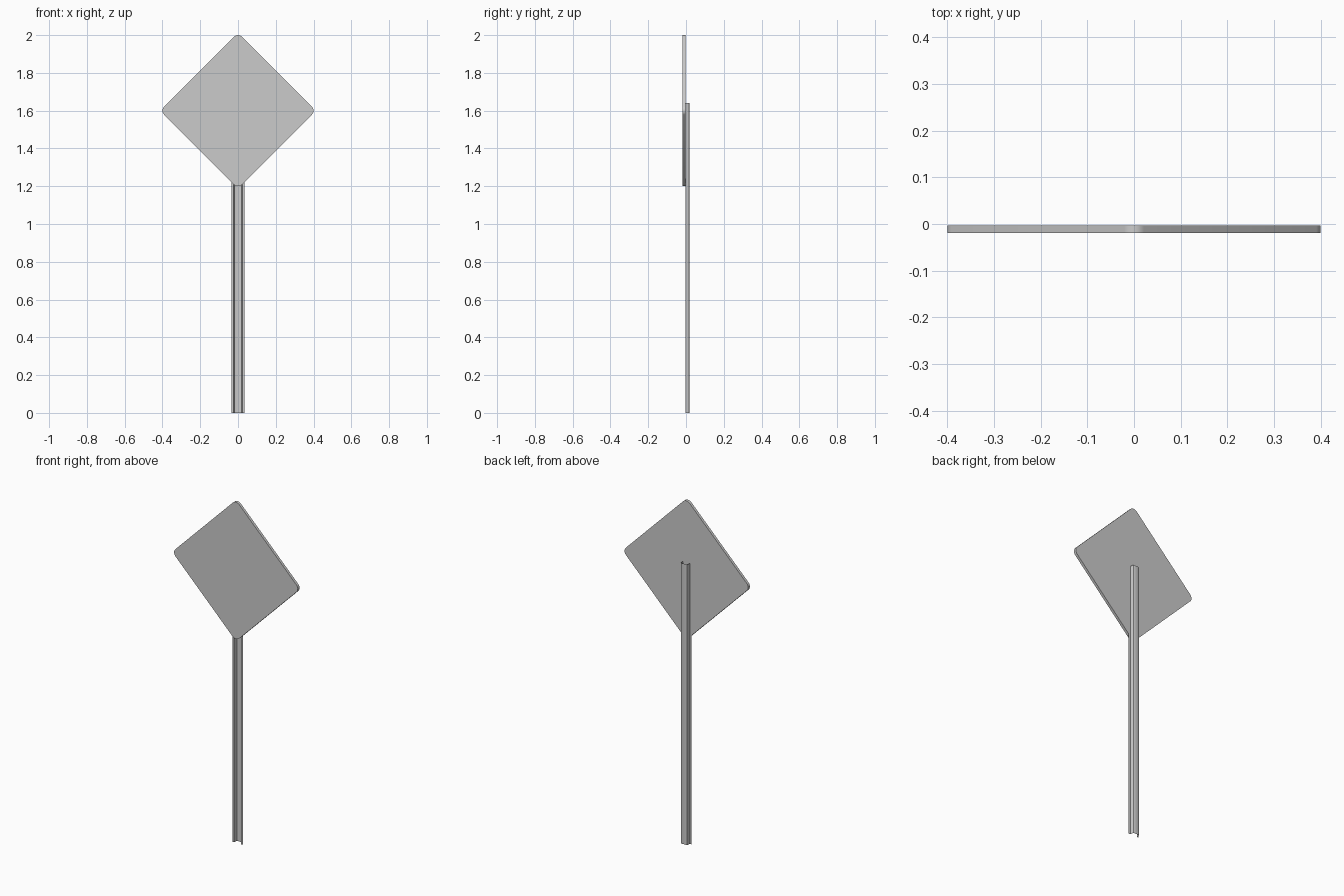
import bpy, bmesh, math

if "Cube" in bpy.data.objects:
    bpy.data.objects.remove(bpy.data.objects["Cube"])

def make_object(name, bm):
    bmesh.ops.recalc_face_normals(bm, faces=bm.faces)
    mesh = bpy.data.meshes.new(name)
    bm.to_mesh(mesh)
    bm.free()
    ob = bpy.data.objects.new(name, mesh)
    bpy.context.collection.objects.link(ob)
    bpy.ops.object.select_all(action='DESELECT')
    ob.select_set(True)
    bpy.context.view_layer.objects.active = ob
    bpy.ops.object.shade_smooth_by_angle(angle=math.radians(40))
    return ob

# Diamond sign plate with rounded corners
radius, half, centre_z, steps = 0.03, 0.4, 1.6, 6
front_y, back_y = -0.019, -0.003
bm = bmesh.new()
ring = []
for corner in range(4):
    mid = corner * math.pi / 2
    # arc centre sits so that the rounded tip touches the half diagonal
    cx = (half - radius) * math.cos(mid)
    cz = centre_z + (half - radius) * math.sin(mid)
    for i in range(steps + 1):
        a = mid - math.pi / 4 + (math.pi / 2) * i / steps
        ring.append(bm.verts.new((cx + radius * math.cos(a), front_y,
                                  cz + radius * math.sin(a))))
face = bm.faces.new(ring)
ext = bmesh.ops.extrude_face_region(bm, geom=[face], use_keep_orig=True)
for v in ext['geom']:
    if isinstance(v, bmesh.types.BMVert):
        v.co.y = back_y
make_object("sign_plate", bm)

# Sheet-metal channel post: flanges against the plate, web behind
half_profile = [(0.035, -0.003), (0.023, -0.003), (0.021, 0.012),
                (0.019, 0.017), (0.014, 0.019)]
profile = half_profile + [(-x, y) for x, y in reversed(half_profile)]
bm = bmesh.new()
low = [bm.verts.new((x, y, 0)) for x, y in profile]
high = [bm.verts.new((x, y, 1.64)) for x, y in profile]
for i in range(len(profile) - 1):
    bm.faces.new((low[i], low[i + 1], high[i + 1], high[i]))
make_object("channel_post", bm)
